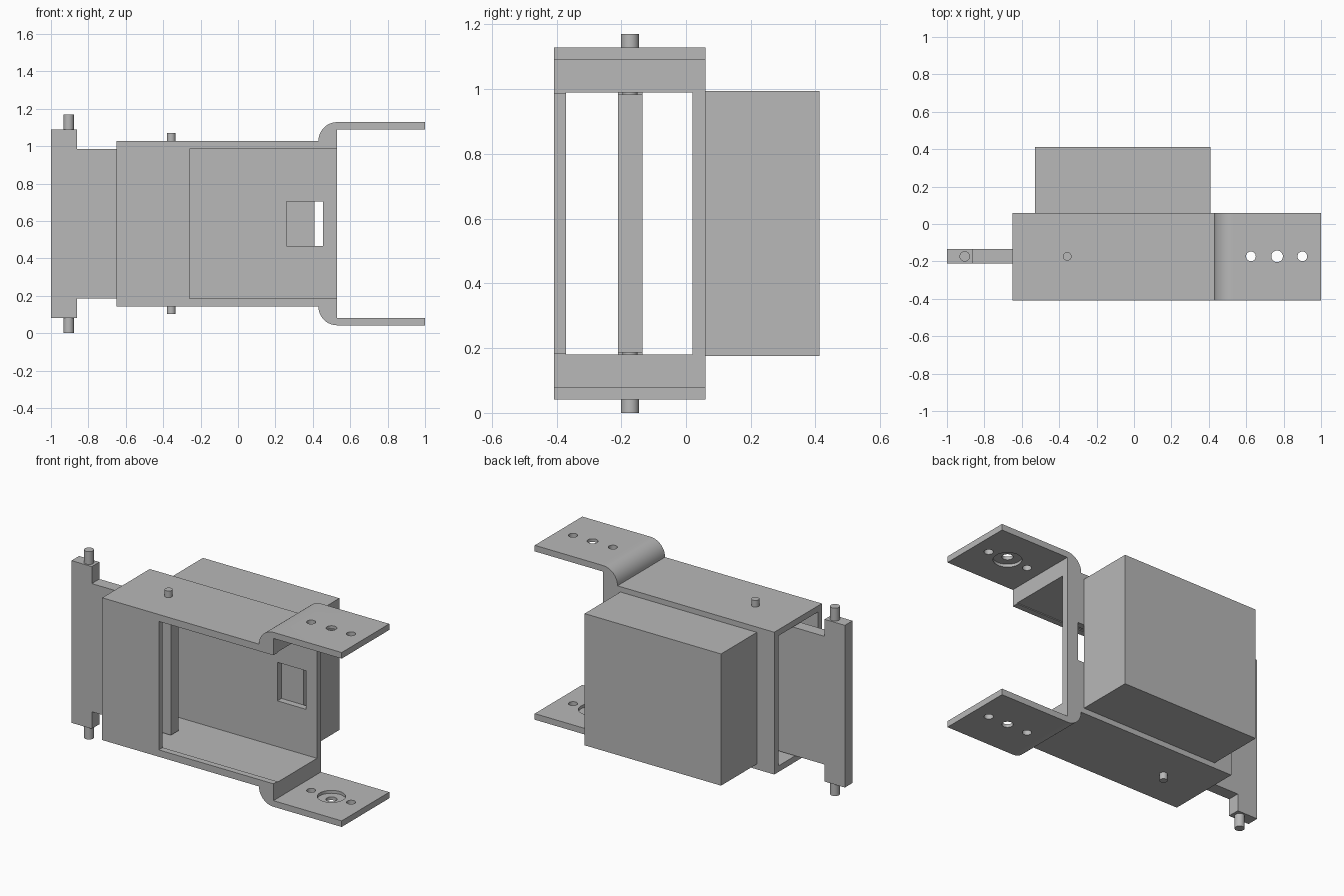
import bpy, bmesh, math

default = bpy.data.objects.get("Cube")
if default:
    bpy.data.objects.remove(default, do_unlink=True)

MID = 0.585      # height of the plane of symmetry
PIVOT_Y = -0.173  # line shared by the pins and the flange holes

grey = bpy.data.materials.new("plain_grey")
grey.use_nodes = True
colour = (0.48, 0.48, 0.48, 1)
grey.diffuse_color = colour
for node in grey.node_tree.nodes:
    if node.type == 'BSDF_PRINCIPLED':
        node.inputs["Base Color"].default_value = colour


def finish(name, bm):
    bmesh.ops.recalc_face_normals(bm, faces=bm.faces[:])
    mesh = bpy.data.meshes.new(name)
    bm.to_mesh(mesh)
    bm.free()
    mesh.materials.append(grey)
    ob = bpy.data.objects.new(name, mesh)
    bpy.context.collection.objects.link(ob)
    return ob


def extrude_profile(name, half, y0, y1):
    """Mirror an upper half profile (x, height above MID) and extrude it along y."""
    ring = half + [(x, -h) for x, h in reversed(half)]
    bm = bmesh.new()
    face = bm.faces.new([bm.verts.new((x, y0, MID + h)) for x, h in ring])
    new = bmesh.ops.extrude_face_region(bm, geom=[face])["geom"]
    bmesh.ops.translate(bm, vec=(0, y1 - y0, 0),
                        verts=[v for v in new if isinstance(v, bmesh.types.BMVert)])
    return finish(name, bm)


def block(name, x0, x1, y0, y1, half):
    return extrude_profile(name, [(x0, half), (x1, half)], y0, y1)


def rod(name, x, radius, half):
    bm = bmesh.new()
    bmesh.ops.create_cone(bm, cap_ends=True, segments=32, radius1=radius,
                          radius2=radius, depth=2 * half)
    bmesh.ops.translate(bm, vec=(x, PIVOT_Y, MID), verts=bm.verts[:])
    return finish(name, bm)


def smooth(ob):
    bpy.ops.object.select_all(action='DESELECT')
    ob.select_set(True)
    bpy.context.view_layer.objects.active = ob
    bpy.ops.object.shade_smooth_by_angle(angle=math.radians(30))


def cut(ob, cutter):
    mod = ob.modifiers.new("cut", 'BOOLEAN')
    mod.operation = 'DIFFERENCE'
    mod.solver = 'EXACT'
    mod.object = cutter
    bpy.context.view_layer.objects.active = ob
    bpy.ops.object.modifier_apply(modifier=mod.name)
    bpy.data.objects.remove(cutter, do_unlink=True)


# Housing with rounded bends leading into the two flanges
bend = []
for i in range(13):
    a = math.pi / 2 * i / 12
    bend.append((0.53 - 0.1 * math.cos(a), 0.443 + 0.1 * math.sin(a)))
housing = extrude_profile(
    "housing",
    [(-0.65, 0.443)] + bend + [(1, 0.543), (1, 0.505), (0.53, 0.505)],
    -0.408, 0.06)

# Through cavity, front opening and rear window
cut(housing, block("cavity_cutter", -0.8, 0.7, -0.37, 0.02, 0.405))
cut(housing, block("opening_cutter", -0.26, 0.7, -0.6, -0.35, 0.4))
cut(housing, block("window_cutter", 0.258, 0.455, -0.05, 0.2, 0.12))

# Flange holes and the counterbores on their inner faces
for x, radius in ((0.625, 0.026), (0.765, 0.031), (0.9, 0.026)):
    cut(housing, rod("hole_cutter", x, radius, 0.7))
cut(housing, rod("counterbore_cutter", 0.765, 0.08, 0.523))
smooth(housing)

# Closed box on the back of the housing
block("rear_box", -0.53, 0.41, 0.06, 0.412, 0.41)

# Swinging lever with a taller head
extrude_profile("lever", [(-1, 0.505), (-0.86, 0.505), (-0.86, 0.399), (-0.315, 0.399)],
                -0.21, -0.135)

# Pins through the lever
smooth(rod("head_pin", -0.905, 0.028, MID))
smooth(rod("pivot_pin", -0.357, 0.023, 0.484))
